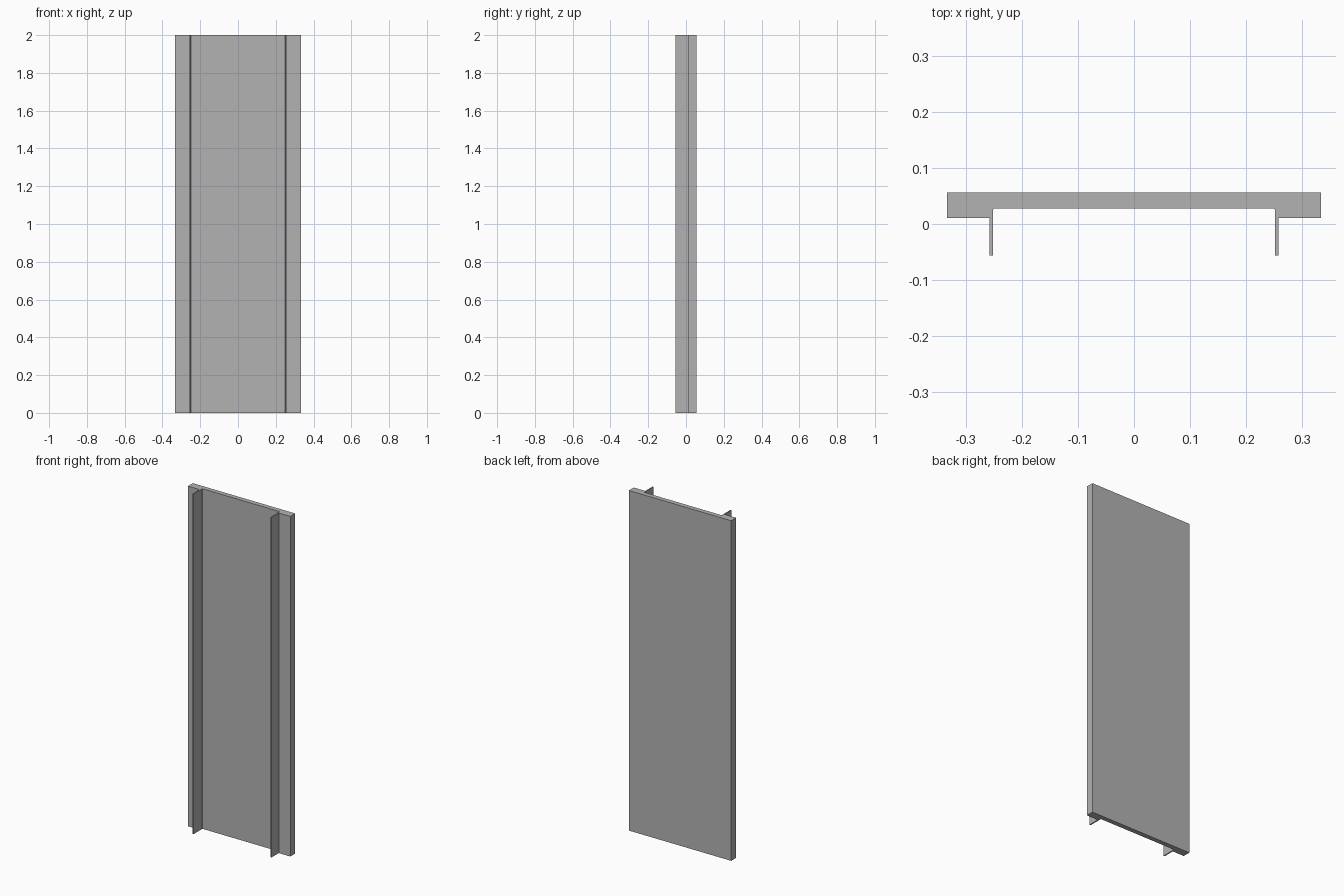
import bpy
import bmesh

cube = bpy.data.objects.get("Cube")
if cube:
    bpy.data.objects.remove(cube, do_unlink=True)

HEIGHT = 2.0

# Single grey finish
grey = bpy.data.materials.new("plain grey")
grey.use_nodes = True
colour = (0.45, 0.45, 0.45, 1.0)
grey.diffuse_color = colour
grey.node_tree.nodes["Principled BSDF"].inputs["Base Color"].default_value = colour

# Right half of the cross-section: panel back, edge, lip, thin flange, recess
half = [
    (0.333, 0.056),    # back corner
    (0.333, 0.0105),   # front of the thick edge
    (0.258, 0.0105),   # outer root of the flange
    (0.258, -0.056),   # flange tip
    (0.251, -0.056),
    (0.251, 0.026),    # small eased inner corner
    (0.249, 0.028),    # recessed front face
]
profile = half + [(-x, y) for x, y in reversed(half)]

# Extrude the mirrored section to full height
bm = bmesh.new()
base = bm.faces.new([bm.verts.new((x, y, 0)) for x, y in profile])
extruded = bmesh.ops.extrude_face_region(bm, geom=[base], use_keep_orig=True)
top_verts = [v for v in extruded["geom"] if isinstance(v, bmesh.types.BMVert)]
bmesh.ops.translate(bm, verts=top_verts, vec=(0, 0, HEIGHT))
bmesh.ops.recalc_face_normals(bm, faces=bm.faces)

mesh = bpy.data.meshes.new("flanged_panel")
bm.to_mesh(mesh)
bm.free()
mesh.materials.append(grey)
panel = bpy.data.objects.new("flanged_panel", mesh)
bpy.context.collection.objects.link(panel)
